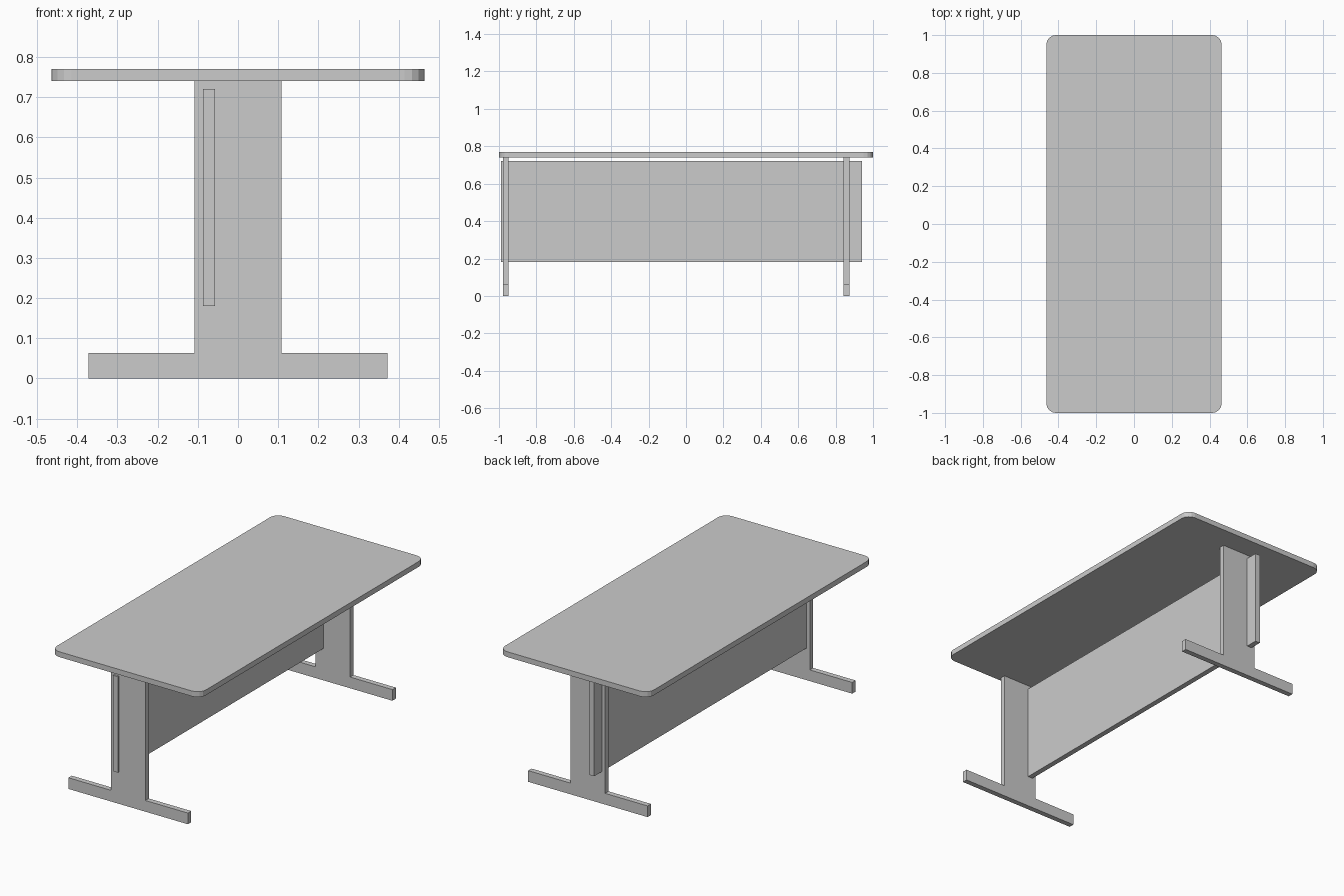
import bpy, bmesh
from math import sin, cos, radians

if "Cube" in bpy.data.objects:
    bpy.data.objects.remove(bpy.data.objects["Cube"])


def extrude(name, points, direction):
    """Extrude a closed planar outline along a direction."""
    bm = bmesh.new()
    face = bm.faces.new([bm.verts.new(p) for p in points])
    res = bmesh.ops.extrude_face_region(bm, geom=[face])
    verts = [g for g in res["geom"] if isinstance(g, bmesh.types.BMVert)]
    bmesh.ops.translate(bm, verts=verts, vec=direction)
    bmesh.ops.recalc_face_normals(bm, faces=bm.faces)
    mesh = bpy.data.meshes.new(name)
    bm.to_mesh(mesh)
    bm.free()
    obj = bpy.data.objects.new(name, mesh)
    bpy.context.collection.objects.link(obj)
    return obj


# Tabletop with rounded corners
HX, HY, R, SEG = 0.464, 1.0, 0.05, 4
outline = []
for i, (sx, sy) in enumerate([(1, 1), (-1, 1), (-1, -1), (1, -1)]):
    for k in range(SEG + 1):
        a = radians(90 * (i + k / SEG))
        outline.append((sx * (HX - R) + R * cos(a), sy * (HY - R) + R * sin(a), 0.74))
extrude("tabletop", outline, (0, 0, 0.03))

# Inverted-T legs: wide foot and upright column
half = [(0.372, 0), (0.372, 0.063), (0.108, 0.063), (0.108, 0.74)]
profile = half + [(-x, z) for x, z in reversed(half)]
for name, y in (("front_leg", -0.978), ("back_leg", 0.843)):
    extrude(name, [(x, y, z) for x, z in profile], (0, 0.03, 0))

# Modesty panel passing through both legs
panel = [(-0.087, -0.988), (-0.057, -0.988), (-0.057, 0.942), (-0.087, 0.942)]
extrude("modesty_panel", [(x, y, 0.18) for x, y in panel], (0, 0, 0.54))
